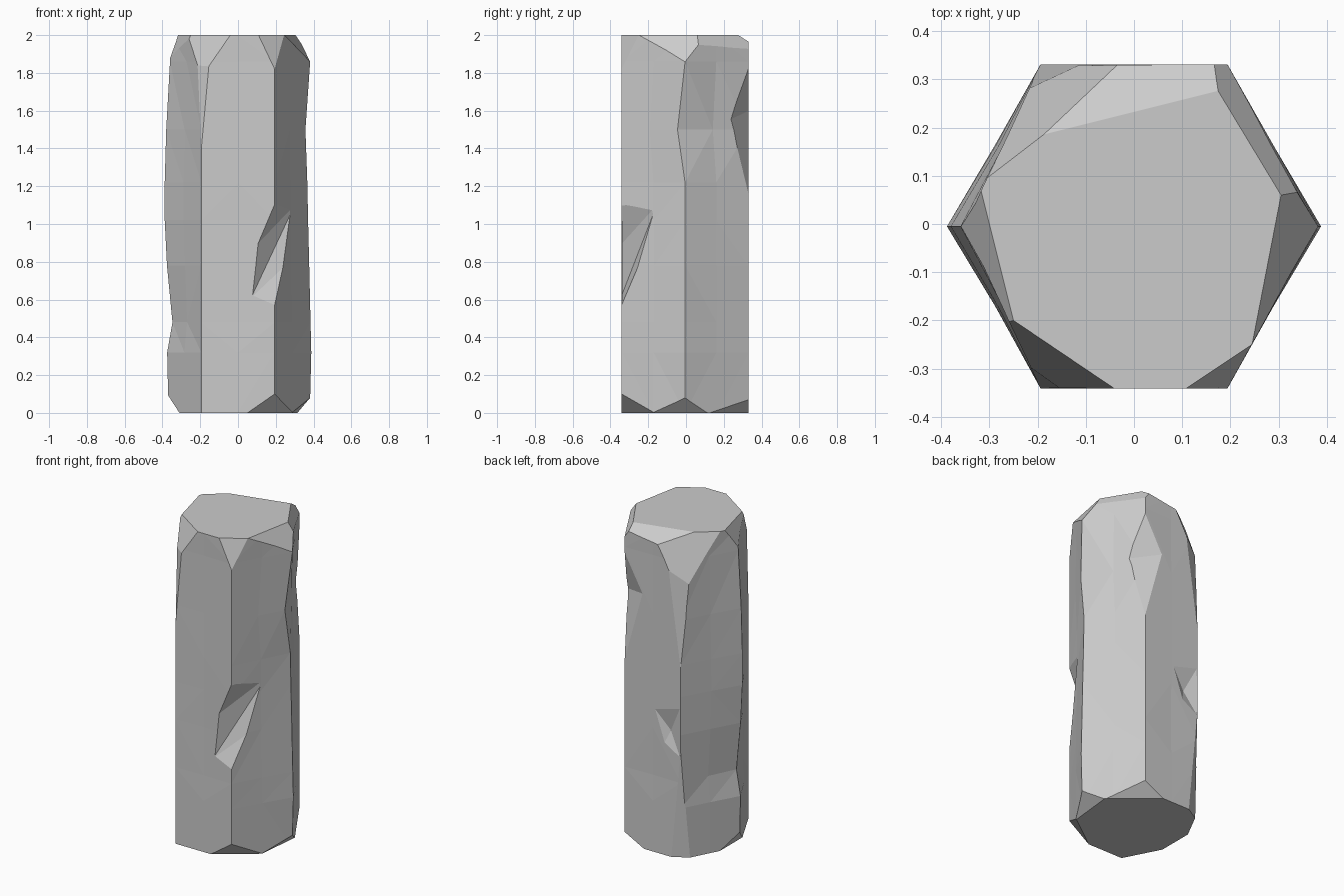
import bpy, bmesh, math, random
from mathutils import Vector

if "Cube" in bpy.data.objects:
    bpy.data.objects.remove(bpy.data.objects["Cube"])

random.seed(4)
CY = -0.005

# --- column body: hexagonal rings, corner radius drifting with height
# height: radius of the right corner, left corner
RINGS = {0.0: (.380, .368), .32: (.388, .375), .48: (.384, .347), .78: (.377, .376),
         1.02: (.371, .388), 1.22: (.367, .388), 1.5: (.357, .380),
         1.86: (.382, .360), 2.0: (.38, .352)}
R = 0.388


def corners(z, right, left):
    pts = []
    for i in range(6):
        r = right if i == 0 else left if i == 3 else R
        a = math.radians(60 * i)
        pts.append(Vector((r * math.cos(a), CY + r * math.sin(a), z)))
    if z == 1.5:
        pts[0].y = -0.045
    return pts


bm = bmesh.new()
rings = []
for z, (right, left) in RINGS.items():
    c = corners(z, right, left)
    ring = []
    for i in range(6):
        mid = (c[i] + c[(i + 1) % 6]) / 2
        # slight worn unevenness along each side
        wear = 1 - random.uniform(0, .018) if 0 < z < 2 else 1
        mid.x *= wear
        mid.y *= wear
        ring += [bm.verts.new(c[i]), bm.verts.new(mid)]
    rings.append(ring)
for lo, hi in zip(rings, rings[1:]):
    for i in range(12):
        j = (i + 1) % 12
        bm.faces.new((lo[i], lo[j], hi[j], hi[i]))
bm.faces.new(rings[0][::-1])
bm.faces.new(rings[-1])
bmesh.ops.triangulate(bm, faces=[f for f in bm.faces if len(f.verts) == 4])


# --- flat chips: slice off everything outside the plane through 3 points
def chip(a, b, c):
    a, b, c = Vector(a), Vector(b), Vector(c)
    n = (b - a).cross(c - a).normalized()
    if n.dot(Vector((0, 0, 1)) - a) > 0:
        n = -n
    res = bmesh.ops.bisect_plane(bm, geom=bm.verts[:] + bm.edges[:] + bm.faces[:],
                                 plane_co=a, plane_no=n, clear_outer=True, dist=1e-5)
    edges = [e for e in bm.edges if e.is_boundary]
    if edges:
        bmesh.ops.holes_fill(bm, edges=edges, sides=0)


# top corners
chip((.11, -.34, 2), (.245, -.25, 2), (.194, -.341, 1.82))
chip((-.05, -.335, 2), (-.25, -.2, 2), (-.165, -.34, 1.82))
chip((-.155, -.341, 1.82), (-.194, -.341, 1.4), (-.23, -.28, 1.94))
chip((-.25, -.2, 2), (-.32, .06, 1.99), (-.36, 0, 1.88))
chip((.245, -.25, 2), (.305, .06, 2), (.381, -.005, 1.86))
chip((.305, .06, 2), (.16, .3, 2), (.285, .165, 1.94))
# worn back left corner and sloping back edge of the top
chip((-.194, .331, 1.2), (-.11, .331, 1.8), (-.24, .26, 1.85))
chip((-.25, .17, 2), (.03, .24, 2), (-.05, .335, 1.93))
chip((-.3, .12, 1.95), (-.05, .333, 1.9), (-.2, .285, 1.74))
# bottom corners
chip((.05, -.341, 0), (.194, -.341, .1), (.285, -.17, 0))
chip((.285, -.17, 0), (.315, .12, 0), (.382, -.005, .08))
chip((.315, .12, 0), (.194, .331, .07), (.06, .331, 0))
chip((-.31, -.12, 0), (-.31, .12, 0), (-.362, -.005, .08))
chip((-.194, .331, .68), (-.13, .331, 0), (-.225, .275, 0))

bmesh.ops.recalc_face_normals(bm, faces=bm.faces[:])
mesh = bpy.data.meshes.new("stone_column")
bm.to_mesh(mesh)
bm.free()
column = bpy.data.objects.new("stone_column", mesh)
bpy.context.collection.objects.link(column)


# --- gouges: convex wedge cutters subtracted from the column
def gouge(name, points):
    cb = bmesh.new()
    for p in points:
        cb.verts.new(p)
    bmesh.ops.convex_hull(cb, input=cb.verts[:])
    loose = [v for v in cb.verts if not v.link_faces]
    bmesh.ops.delete(cb, geom=loose, context='VERTS')
    bmesh.ops.recalc_face_normals(cb, faces=cb.faces[:])
    me = bpy.data.meshes.new(name)
    cb.to_mesh(me)
    cb.free()
    ob = bpy.data.objects.new(name, me)
    bpy.context.collection.objects.link(ob)
    ob.hide_render = True
    ob.display_type = 'WIRE'
    mod = column.modifiers.new(name, 'BOOLEAN')
    mod.operation = 'DIFFERENCE'
    mod.solver = 'EXACT'
    mod.object = ob
    return ob


cutters = [
    gouge("front_right_gouge_cutter", [
        (.19, -.345, 1.1), (.1, -.345, .89), (.07, -.345, .61), (.19, -.35, .55),
        (.25, -.25, .78), (.3, -.155, 1.1), (.13, -.3, .74), (.205, -.26, .9),
        (.3, -.45, .8)]),
    gouge("back_right_gouge_cutter", [
        (.197, .334, 1.13), (.25, .23, 1.55), (.07, .331, 1.6), (.19, .27, 1.58),
        (.2, .338, 1.86), (.4, .5, 1.5)]),
    gouge("back_left_gouge_cutter", [
        (0, .335, .92), (-.08, .333, .7), (-.197, .333, .63), (-.2, .335, .97),
        (-.11, .305, .78), (-.15, .45, .8)]),
]

# bake the gouges into the column and drop the cutters
dg = bpy.context.evaluated_depsgraph_get()
final = bpy.data.meshes.new_from_object(column.evaluated_get(dg))
column.modifiers.clear()
column.data = final
for ob in cutters:
    bpy.data.objects.remove(ob)
